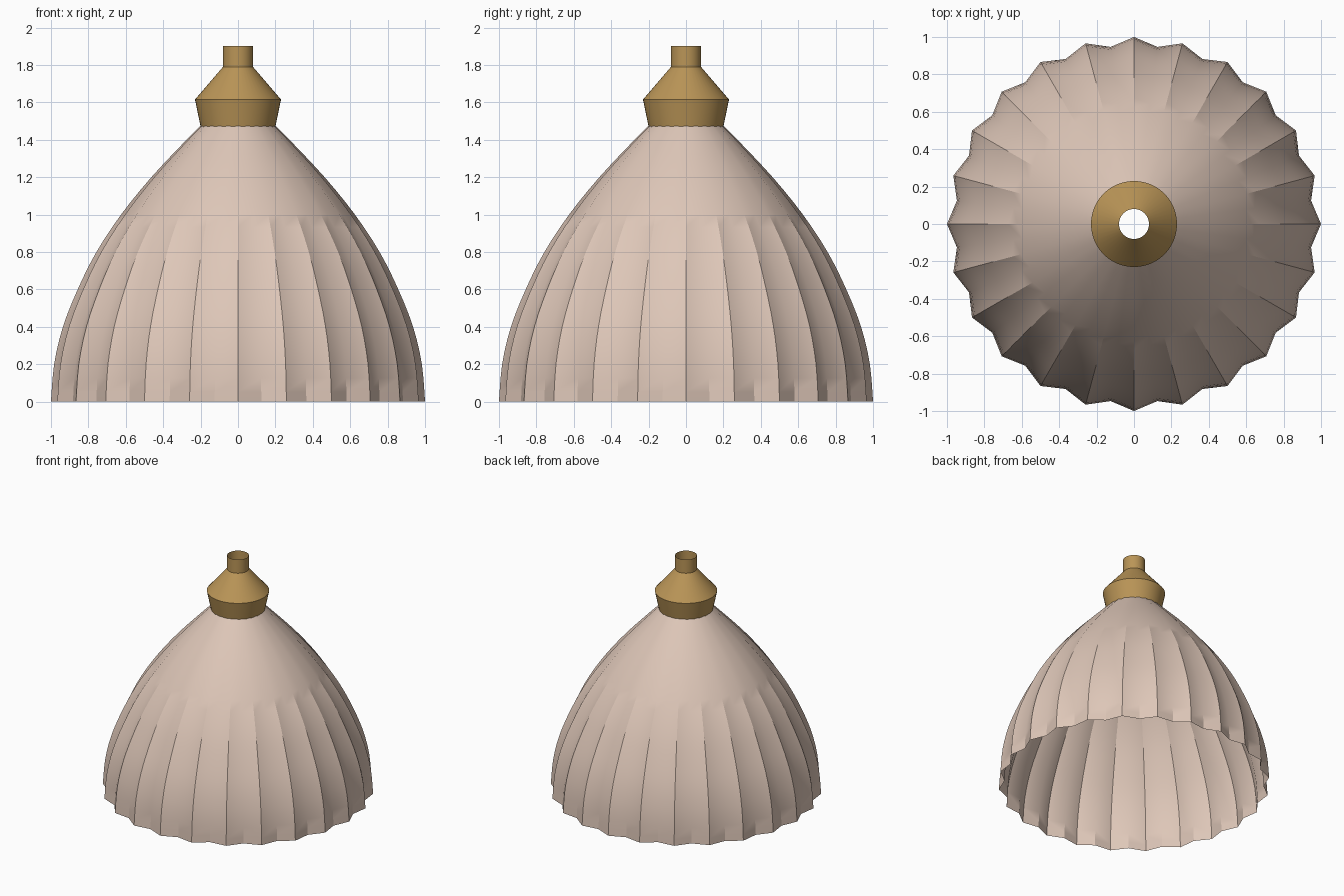
import bpy, math

if "Cube" in bpy.data.objects:
    bpy.data.objects.remove(bpy.data.objects["Cube"])

def material(name, col):
    m = bpy.data.materials.new(name)
    m.diffuse_color = (*col, 1)
    m.use_nodes = True
    m.node_tree.nodes["Principled BSDF"].inputs["Base Color"].default_value = m.diffuse_color
    return m

def lathe(name, profile, seg, mat, flute=None):
    """Open surface of revolution; flute(z) scales the radius of every second column."""
    verts, faces = [], []
    for r, z in profile:
        for i in range(seg):
            a = 2 * math.pi * i / seg
            k = flute(z) if flute and i % 2 else 1
            verts.append((r * k * math.cos(a), r * k * math.sin(a), z))
    for j in range(len(profile) - 1):
        for i in range(seg):
            n = (i + 1) % seg
            faces.append((j * seg + i, j * seg + n, (j + 1) * seg + n, (j + 1) * seg + i))
    me = bpy.data.meshes.new(name)
    me.from_pydata(verts, [], faces)
    me.materials.append(mat)
    ob = bpy.data.objects.new(name, me)
    bpy.context.collection.objects.link(ob)
    bpy.ops.object.select_all(action='DESELECT')
    bpy.context.view_layer.objects.active = ob
    ob.select_set(True)
    bpy.ops.object.shade_smooth_by_angle(angle=math.radians(30))
    return ob

def smooth_profile(p, steps):
    """Catmull-Rom curve through the points."""
    q = [p[0]] + p + [p[-1]]
    out = []
    for i in range(1, len(q) - 2):
        for s in range(steps):
            t = s / steps
            out.append(tuple(0.5 * (2 * b + (c - a) * t + (2 * a - 5 * b + 4 * c - d) * t * t
                             + (3 * b - a - 3 * c + d) * t ** 3)
                             for a, b, c, d in zip(*q[i - 1:i + 3])))
    return out + [p[-1]]

fabric = material("pale pink beige", (0.73, 0.57, 0.48))
brass = material("brass", (0.49, 0.30, 0.095))

# fluted bell shade with 24 ridges, flutes fading towards the neck
bell = [(1.0, 0), (0.983, 0.2), (0.936, 0.4), (0.857, 0.6), (0.757, 0.8),
        (0.625, 1.0), (0.463, 1.2), (0.275, 1.4), (0.175, 1.5)]
lathe("lamp_shade", smooth_profile(bell, 3), 48, fabric,
      lambda z: 0.955 + 0.016 * (z / 1.5) ** 1.0)

# hollow brass collar and cable sleeve
lathe("collar", [(0.2, 1.47), (0.23, 1.615), (0.08, 1.79), (0.08, 1.9)], 48, brass)
